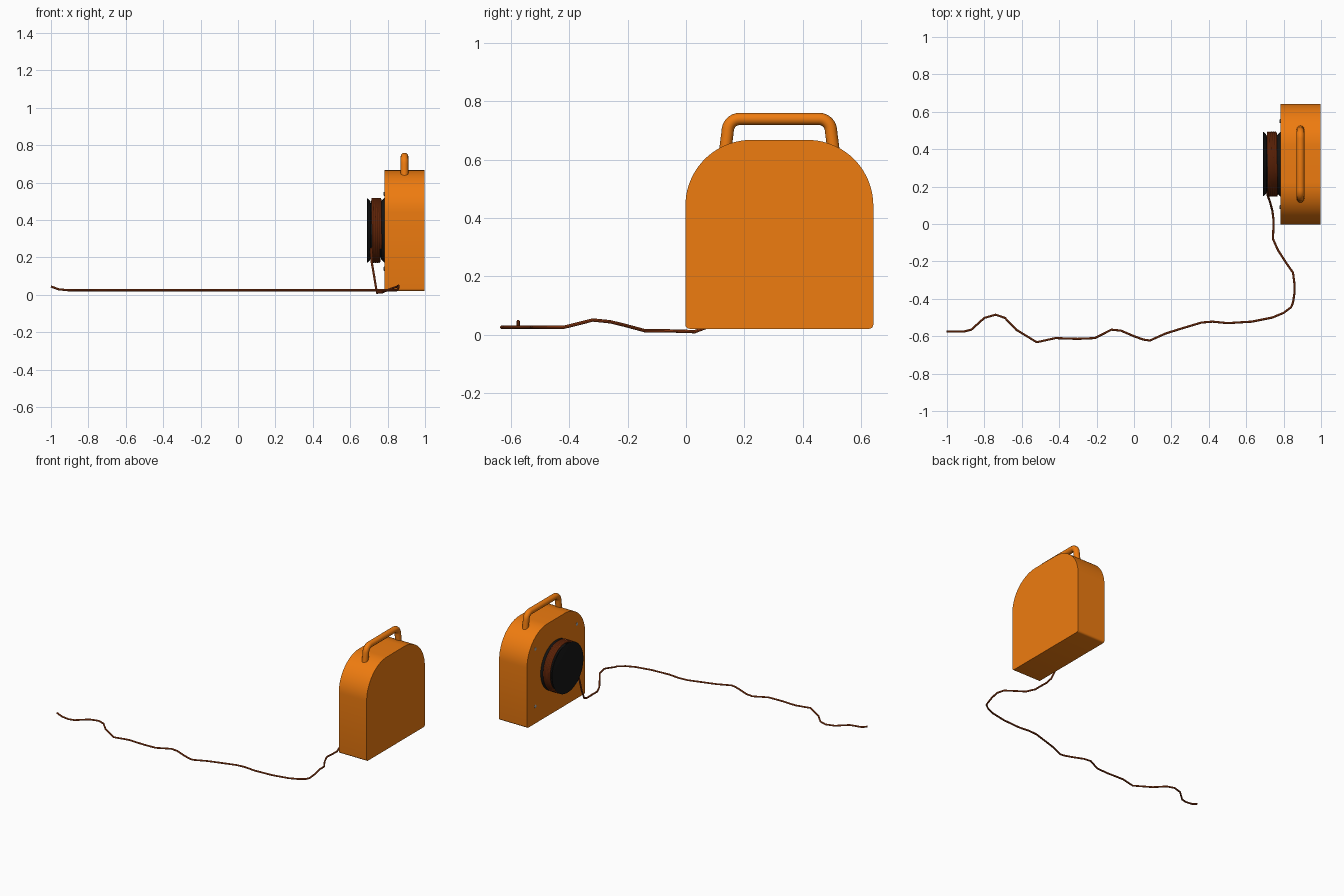
import bpy, bmesh
from math import sin, cos, pi, radians

if "Cube" in bpy.data.objects:
    bpy.data.objects.remove(bpy.data.objects["Cube"])

CY, CZ = 0.32, 0.345      # middle of body in y, reel centre in z


def material(name, rgb):
    m = bpy.data.materials.new(name)
    m.diffuse_color = (*rgb, 1)
    m.use_nodes = True
    m.node_tree.nodes["Principled BSDF"].inputs["Base Color"].default_value = m.diffuse_color
    return m


ORANGE = material("orange", (0.86, 0.20, 0.005))
BLACK = material("black", (0.008, 0.008, 0.008))
RUST = material("rust", (0.36, 0.055, 0.008))
STEEL = material("steel", (0.35, 0.37, 0.40))


def finish(ob, mat):
    ob.data.materials.append(mat)
    bpy.ops.object.select_all(action='DESELECT')
    ob.select_set(True)
    bpy.context.view_layer.objects.active = ob
    bpy.ops.object.shade_smooth_by_angle(angle=radians(35))
    return ob


def mesh_object(name, bm, mat):
    bmesh.ops.recalc_face_normals(bm, faces=bm.faces[:])
    me = bpy.data.meshes.new(name)
    bm.to_mesh(me)
    bm.free()
    ob = bpy.data.objects.new(name, me)
    bpy.context.collection.objects.link(ob)
    return finish(ob, mat)


def lathe_x(name, profile, y, z, mat, n=48):
    """Closed solid turned about an x-parallel axis; profile holds (x, radius)."""
    bm = bmesh.new()
    rings = [[bm.verts.new((x, y + r * cos(2 * pi * i / n), z + r * sin(2 * pi * i / n)))
              for i in range(n)] for x, r in profile]
    for a, b in zip(rings, rings[1:]):
        for i in range(n):
            j = (i + 1) % n
            bm.faces.new((a[i], a[j], b[j], b[i]))
    bm.faces.new(rings[0])
    bm.faces.new(rings[-1])
    return mesh_object(name, bm, mat)


def tube(name, points, radius, mat, sides=2):
    cu = bpy.data.curves.new(name, 'CURVE')
    cu.dimensions = '3D'
    cu.bevel_depth = radius
    cu.bevel_resolution = sides
    cu.use_fill_caps = True
    sp = cu.splines.new('POLY')
    sp.points.add(len(points) - 1)
    for p, co in zip(sp.points, points):
        p.co = (*co, 1)
    ob = bpy.data.objects.new(name, cu)
    bpy.context.collection.objects.link(ob)
    bpy.ops.object.select_all(action='DESELECT')
    ob.select_set(True)
    bpy.context.view_layer.objects.active = ob
    bpy.ops.object.convert(target='MESH')
    return finish(bpy.context.object, mat)


def arc(cy, cz, r, a0, a1, n):
    return [(cy + r * cos(radians(a0 + (a1 - a0) * i / n)),
             cz + r * sin(radians(a0 + (a1 - a0) * i / n))) for i in range(n + 1)]


# body: arched slab with tiny lower corner radii
half, low, high, R, r = 0.322, 0.02, 0.667, 0.225, 0.014
outline = (arc(CY + half - r, low + r, r, -90, 0, 4)
           + arc(CY + half - R, high - R, R, 0, 90, 20)
           + arc(CY - half + R, high - R, R, 90, 180, 20)
           + arc(CY - half + r, low + r, r, 180, 270, 4))
bm = bmesh.new()
face = bm.faces.new([bm.verts.new((0.782, y, z)) for y, z in outline])
ext = bmesh.ops.extrude_face_region(bm, geom=[face])
bmesh.ops.translate(bm, vec=(0.216, 0, 0),
                    verts=[v for v in ext['geom'] if isinstance(v, bmesh.types.BMVert)])
mesh_object("body", bm, ORANGE)

# carrying handle: bent tube, symmetric about the body middle
side = [(-0.187, 0.62), (-0.178, 0.69)] + arc(-0.136, 0.698, 0.041, 172, 90, 7)
path = [(0.89, CY + y, z) for y, z in side]
path += [(0.89, CY - y, z) for y, z in reversed(side)]
tube("handle", path, 0.021, ORANGE, 4)

# reel: two flared flanges and a drum between them
lathe_x("reel", [(0.690, 0.168), (0.692, 0.173), (0.709, 0.155), (0.709, 0.145),
                 (0.765, 0.145), (0.765, 0.155), (0.783, 0.173), (0.785, 0.173)],
        CY, CZ, BLACK)

# wound cable: helix around the drum
turns, n = 5, 40
coil = []
for i in range(turns * n + 1):
    a = 2 * pi * i / n + radians(215)
    coil.append((0.713 + 0.05 * i / (turns * n), CY + 0.168 * cos(a), CZ + 0.168 * sin(a)))
tube("wound_cable", coil, 0.0066, RUST)

# loose cable: drops from the reel, then wanders over the floor
drop = [(0.712, 0.18, 0.25), (0.714, 0.155, 0.18), (0.728, 0.115, 0.10), (0.74, 0.07, 0.025),
        (0.745, 0.03, 0.01), (0.745, -0.03, 0.012), (0.743, -0.08, 0.013), (0.77, -0.14, 0.013),
        (0.815, -0.21, 0.032), (0.85, -0.26, 0.044), (0.858, -0.32, 0.05), (0.858, -0.37, 0.037),
        (0.85, -0.42, 0.025)]
floor = [(0.84, -0.445), (0.80, -0.475), (0.74, -0.5), (0.63, -0.522), (0.5, -0.53),
         (0.42, -0.522), (0.36, -0.527), (0.25, -0.56), (0.17, -0.585), (0.085, -0.623),
         (0.05, -0.618), (0, -0.6), (-0.07, -0.57), (-0.12, -0.565), (-0.21, -0.61),
         (-0.3, -0.614), (-0.42, -0.61), (-0.52, -0.632), (-0.63, -0.565), (-0.69, -0.502),
         (-0.74, -0.485), (-0.80, -0.502), (-0.87, -0.565), (-0.91, -0.575)]
tail = [(-0.96, -0.575, 0.03), (-1.0, -0.575, 0.045)]
tube("loose_cable", drop + [(x, y, 0.025) for x, y in floor] + tail, 0.0058, RUST)

# corner screws on the reel face
for y in (0.09, 0.55):
    for z in (0.14, 0.54):
        lathe_x("screw", [(0.778, 0.008), (0.780, 0.011), (0.785, 0.011)], y, z, STEEL, 16)
